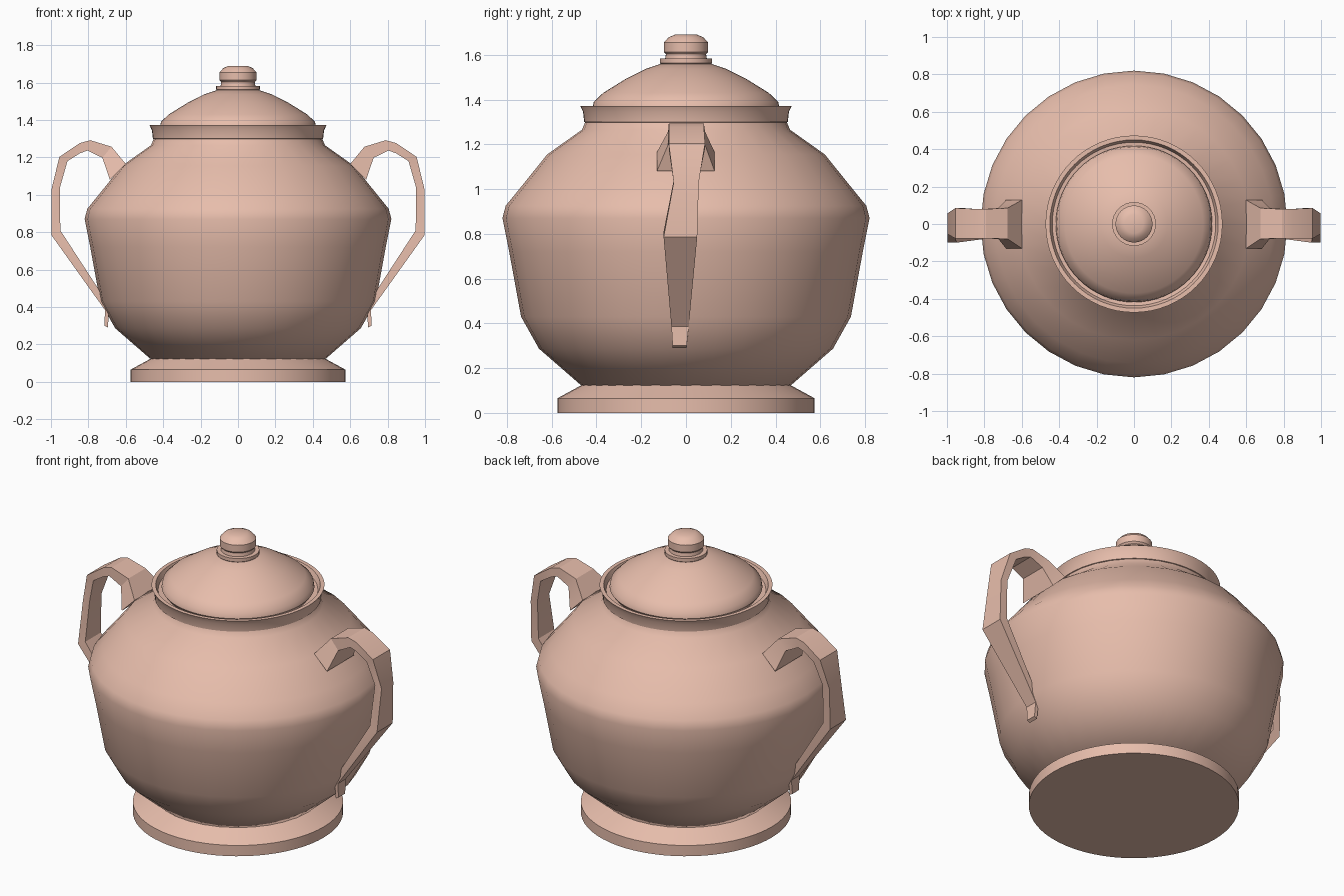
import bpy, bmesh, math

if "Cube" in bpy.data.objects:
    bpy.data.objects.remove(bpy.data.objects["Cube"])

clay = bpy.data.materials.new("clay")
clay.diffuse_color = (0.80, 0.51, 0.41, 1)
clay.use_nodes = True
clay.node_tree.nodes["Principled BSDF"].inputs["Base Color"].default_value = clay.diffuse_color


def finish(name, bm, angle):
    bmesh.ops.recalc_face_normals(bm, faces=bm.faces)
    mesh = bpy.data.meshes.new(name)
    bm.to_mesh(mesh)
    bm.free()
    obj = bpy.data.objects.new(name, mesh)
    bpy.context.collection.objects.link(obj)
    mesh.materials.append(clay)
    bpy.ops.object.select_all(action='DESELECT')
    obj.select_set(True)
    bpy.context.view_layer.objects.active = obj
    bpy.ops.object.shade_smooth_by_angle(angle=math.radians(angle))
    return obj


def bridge(bm, rings):
    # Skin consecutive closed rings of vertices and cap both ends
    for a, b in zip(rings, rings[1:]):
        n = len(a)
        for i in range(n):
            j = (i + 1) % n
            bm.faces.new((a[i], a[j], b[j], b[i]))
    bm.faces.new(rings[0])
    bm.faces.new(rings[-1])


def lathe(name, profile, sides, angle=35):
    bm = bmesh.new()
    turn = 2 * math.pi / sides
    rings = [[bm.verts.new((r * math.cos(i * turn), r * math.sin(i * turn), z))
              for i in range(sides)] for r, z in profile]
    bridge(bm, rings)
    return finish(name, bm, angle)


# Foot ring
lathe("foot", [(.575, 0), (.575, .065), (.465, .125)], 64, 25)

# Round belly
lathe("body", [(.465, .12), (.657, .287), (.737, .43), (.79, .72), (.82, .87),
               (.806, .925), (.745, 1.0), (.62, 1.155), (.465, 1.265), (.45, 1.30)], 32, 45)

# Flared rim with a recessed seat for the lid
lathe("rim", [(.44, 1.295), (.455, 1.30), (.46, 1.345), (.473, 1.372),
              (.45, 1.372), (.437, 1.34), (.40, 1.335)], 64, 25)

# Domed lid
lathe("lid", [(.40, 1.335), (.418, 1.36), (.412, 1.39), (.37, 1.43), (.265, 1.495),
              (.18, 1.537), (.105, 1.562)], 64, 40)

# Collar and knob
lathe("lid_knob", [(.11, 1.555), (.117, 1.563), (.117, 1.583), (.093, 1.583),
                   (.090, 1.603), (.099, 1.613), (.099, 1.655), (.078, 1.678),
                   (.05, 1.69)], 32, 25)

# Handle: outer (x, z), inner (x, z), width (y min, y max) along the loop
stations = [
    ((.60, 1.165), (.685, 1.08), (-.13, .128)),
    ((.676, 1.257), (.725, 1.198), (-.08, .085)),
    ((.79, 1.292), (.805, 1.237), (-.077, .08)),
    ((.845, 1.277), (.845, 1.222), (-.077, .08)),
    ((.955, 1.203), (.912, 1.180), (-.077, .085)),
    ((.997, 1.03), (.952, 1.04), (-.055, .057)),
    ((.998, .785), (.95, .81), (-.10, .05)),
    ((.712, .385), (.690, .41), (-.065, .012)),
    ((.713, .30), (.695, .29), (-.06, .003)),
]
for name, side in (("right_handle", 1), ("left_handle", -1)):
    bm = bmesh.new()
    rings = []
    for (xo, zo), (xi, zi), (y0, y1) in stations:
        corners = ((xo, y0, zo), (xo, y1, zo), (xi, y1, zi), (xi, y0, zi))
        rings.append([bm.verts.new((side * x, y, z)) for x, y, z in corners])
    bridge(bm, rings)
    finish(name, bm, 20)
